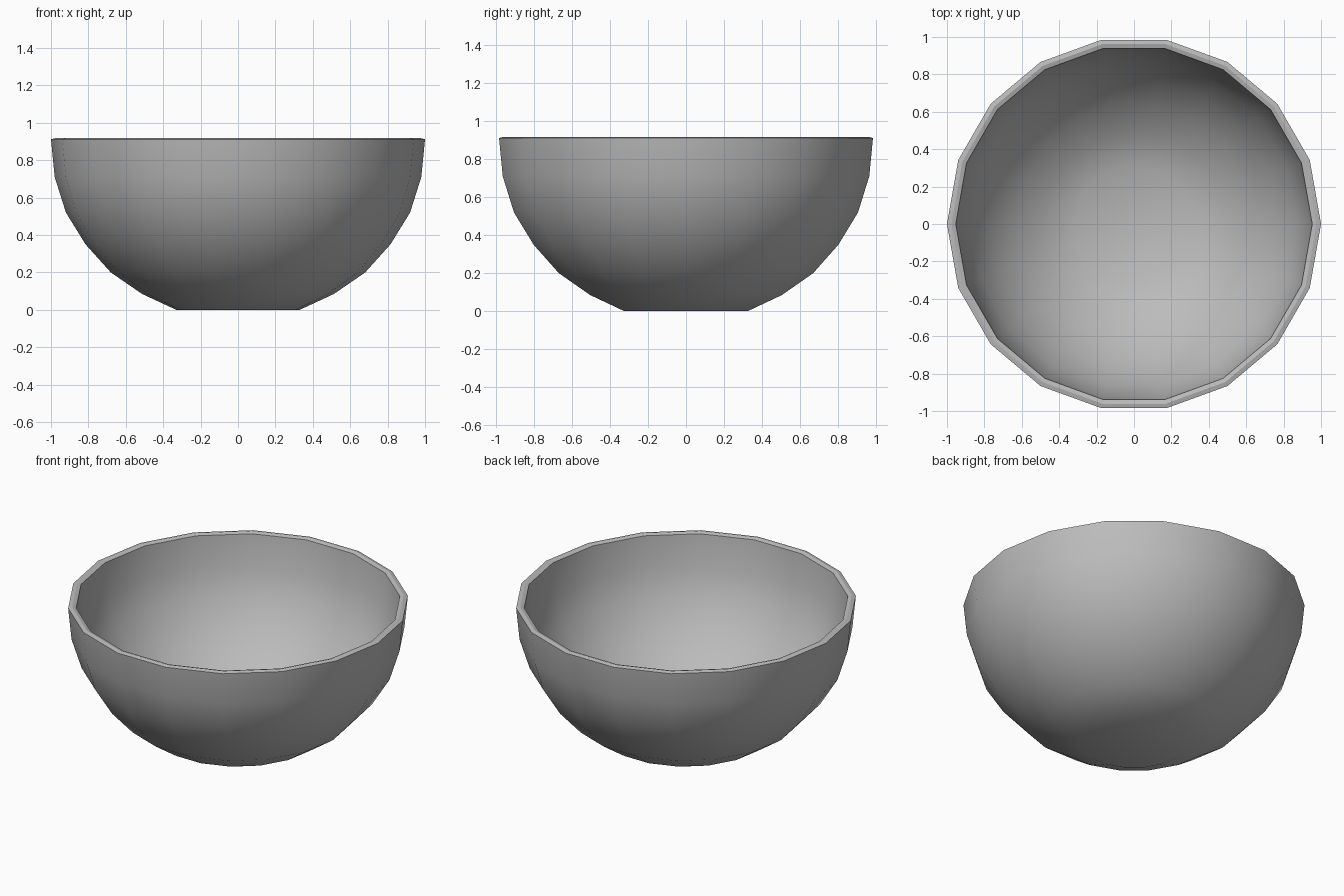
import bpy, bmesh, math

if "Cube" in bpy.data.objects:
    bpy.data.objects.remove(bpy.data.objects["Cube"])

SIDES = 18

# Grey material
grey = bpy.data.materials.new("plain grey")
grey.diffuse_color = (0.5, 0.5, 0.5, 1)
grey.use_nodes = True
grey.node_tree.nodes["Principled BSDF"].inputs["Base Color"].default_value = grey.diffuse_color

# Profile (radius, height): outer wall, peaked rim, inner wall
profile = [(0.33, 0), (0.513, 0.085), (0.68, 0.2), (0.815, 0.35), (0.92, 0.52),
           (0.98, 0.71), (1.0, 0.912), (0.976, 0.918), (0.953, 0.911),
           (0.932, 0.71), (0.873, 0.535), (0.773, 0.375), (0.645, 0.237),
           (0.487, 0.128), (0.315, 0.048)]

# Bowl: lathe the profile, cap the foot and the inner floor
bm = bmesh.new()
rings = [[bm.verts.new((r * math.cos(a), r * math.sin(a), z))
          for a in (2 * math.pi * i / SIDES for i in range(SIDES))]
         for r, z in profile]
for low, high in zip(rings, rings[1:]):
    for i in range(SIDES):
        j = (i + 1) % SIDES
        bm.faces.new((low[i], low[j], high[j], high[i]))
bm.faces.new(rings[0][::-1])
bm.faces.new(rings[-1])
bmesh.ops.recalc_face_normals(bm, faces=bm.faces)
mesh = bpy.data.meshes.new("bowl")
bm.to_mesh(mesh)
bm.free()
mesh.materials.append(grey)
bowl = bpy.data.objects.new("bowl", mesh)
bpy.context.collection.objects.link(bowl)

# Smooth walls with crisp rim edges
bpy.context.view_layer.objects.active = bowl
bowl.select_set(True)
bpy.ops.object.shade_smooth_by_angle(angle=math.radians(35))
rim = {r for r in range(6, 9)}
for e in mesh.edges:
    a, b = (v // SIDES for v in e.vertices)
    if a == b and a in rim:
        e.use_edge_sharp = True
